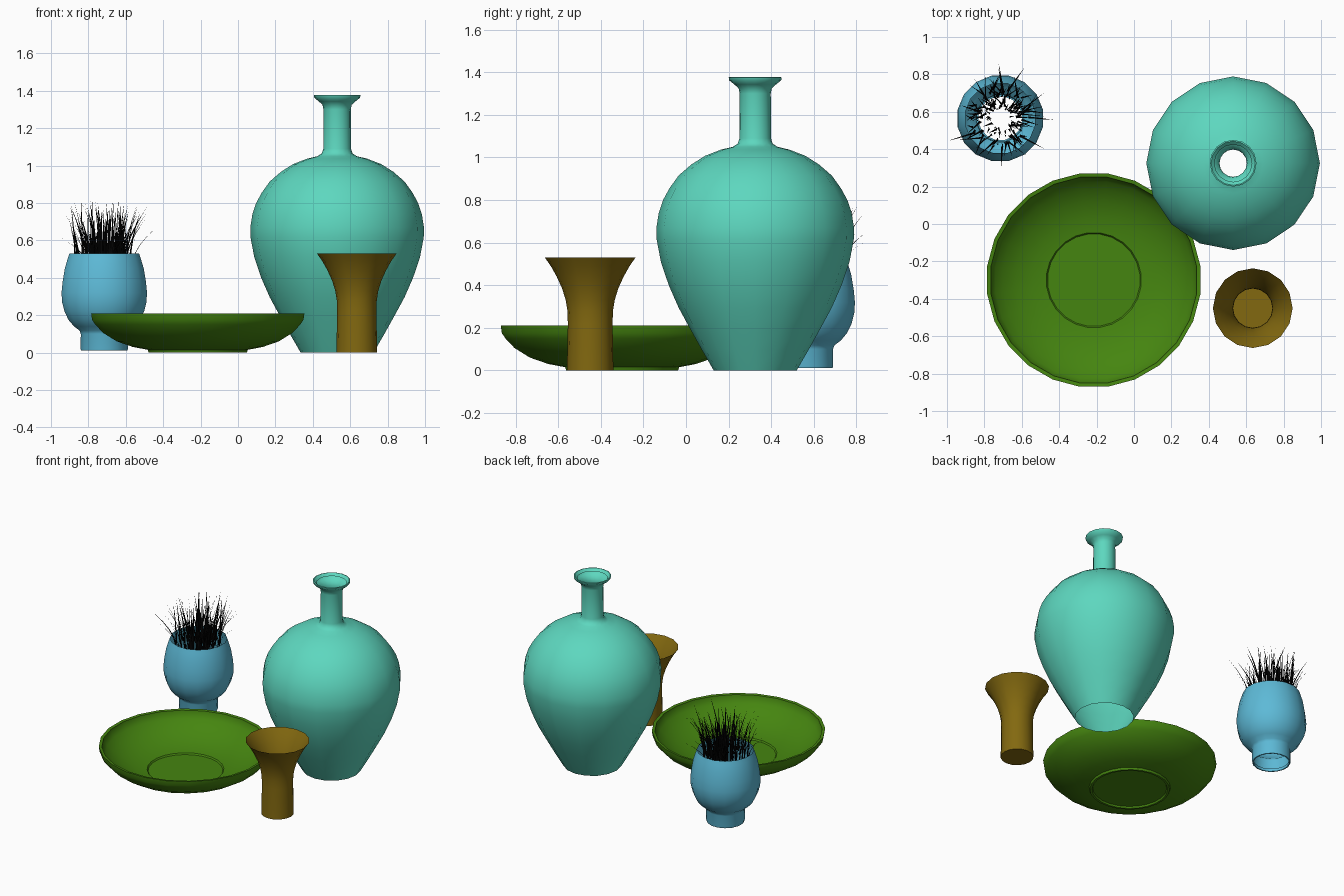
import bpy, bmesh, math, random
from mathutils import Vector

cube = bpy.data.objects.get("Cube")
if cube:
    bpy.data.objects.remove(cube, do_unlink=True)


def material(name, color):
    m = bpy.data.materials.new(name)
    m.use_nodes = True
    m.diffuse_color = (*color, 1)
    m.node_tree.nodes["Principled BSDF"].inputs["Base Color"].default_value = (*color, 1)
    return m


teal = material("teal glaze", (0.11, 0.68, 0.52))
blue = material("blue glaze", (0.11, 0.49, 0.68))
green = material("green glaze", (0.06, 0.235, 0.005))
ochre = material("ochre glaze", (0.225, 0.14, 0.005))
black = material("black grass", (0.001, 0.001, 0.001))


def finish(name, bm, mat, center):
    mesh = bpy.data.meshes.new(name)
    bm.to_mesh(mesh)
    bm.free()
    mesh.materials.append(mat)
    ob = bpy.data.objects.new(name, mesh)
    ob.location = (*center, 0)
    bpy.context.collection.objects.link(ob)
    return ob


def turned(name, profile, mat, center, sides=16, turn=0.0):
    """Revolve (radius, height) points around z; radius 0 closes the end."""
    bm = bmesh.new()
    rings = []
    for r, z in profile:
        if r == 0:
            rings.append([bm.verts.new((0, 0, z))] * sides)
            continue
        angles = [2 * math.pi * (i + turn) / sides for i in range(sides)]
        rings.append([bm.verts.new((r * math.cos(a), r * math.sin(a), z)) for a in angles])
    for low, high in zip(rings, rings[1:]):
        for i in range(sides):
            j = (i + 1) % sides
            corners = list(dict.fromkeys((low[i], low[j], high[j], high[i])))
            bm.faces.new(corners)
    ob = finish(name, bm, mat, center)
    bpy.ops.object.select_all(action='DESELECT')
    ob.select_set(True)
    bpy.context.view_layer.objects.active = ob
    bpy.ops.object.shade_smooth_by_angle(angle=math.radians(40))
    return ob


# Tall bottle vase, open at the bottom
turned("bottle_vase", [
    (.195, 0), (.25, .095), (.303, .19), (.36, .295), (.406, .40), (.443, .51),
    (.463, .615), (.464, .67), (.453, .74), (.433, .80), (.403, .855), (.36, .915),
    (.30, .967), (.235, 1.008), (.16, 1.037), (.105, 1.05), (.082, 1.065), (.074, 1.09),
    (.073, 1.30), (.078, 1.325), (.098, 1.343), (.122, 1.362), (.125, 1.376),
    (.118, 1.378), (.10, 1.36)], teal, (.53, .325))

# Wide shallow bowl with a foot ring and a sunken well
turned("bowl", [
    (0, .012), (.245, .012), (.25, 0), (.265, 0), (.27, .015), (.35, .03),
    (.437, .06), (.51, .105), (.553, .15), (.57, .175), (.575, .21),
    (.555, .207), (.55, .18), (.53, .155), (.49, .118), (.42, .077), (.33, .045),
    (.255, .035), (.248, .025), (0, .025)], green, (-.215, -.30), 24, .5)

# Flared vase
turned("flared_vase", [
    (0, 0), (.109, 0), (.105, .22), (.107, .28), (.115, .33), (.132, .385),
    (.157, .44), (.185, .49), (.213, .53)], ochre, (.635, -.45))

# Plant pot with a narrow foot, open at the bottom
POT = (-.715, .565)
turned("plant_pot", [
    (.118, .03), (.118, .01), (.126, .01), (.129, .02), (.128, .10), (.135, .118),
    (.165, .14), (.195, .175), (.217, .22), (.23, .27), (.233, .32), (.227, .38),
    (.215, .45), (.20, .50), (.19, .53)], blue, POT, 16, .5)

# Grass: tapered blades that bend outwards from a ring
random.seed(7)
bm = bmesh.new()
STEPS = 4
for n in range(170):
    a = random.uniform(0, 2 * math.pi)
    root_r = random.uniform(.05, .16)
    lean = a + random.uniform(-.9, .9)
    root = Vector((root_r * math.cos(a), root_r * math.sin(a), .47))
    reach = random.uniform(.0, .15) * (root_r / .13)
    height = random.uniform(.17, .37) - reach * .3
    out = Vector((math.cos(lean), math.sin(lean), 0))
    facing = lean + random.uniform(-.6, .6)
    side = Vector((-math.sin(facing), math.cos(facing), 0)) * random.uniform(.005, .008)
    pairs = []
    for k in range(STEPS):
        t = k / STEPS
        p = root + out * reach * t ** 1.8 + Vector((0, 0, height * t))
        w = side * (1 - t * .8)
        pairs.append((bm.verts.new(p - w), bm.verts.new(p + w)))
    tip = bm.verts.new(root + out * reach + Vector((0, 0, height)))
    for (b, c), (d, e) in zip(pairs, pairs[1:]):
        bm.faces.new((b, c, e, d))
    bm.faces.new((*pairs[-1], tip))
finish("grass", bm, black, POT)
